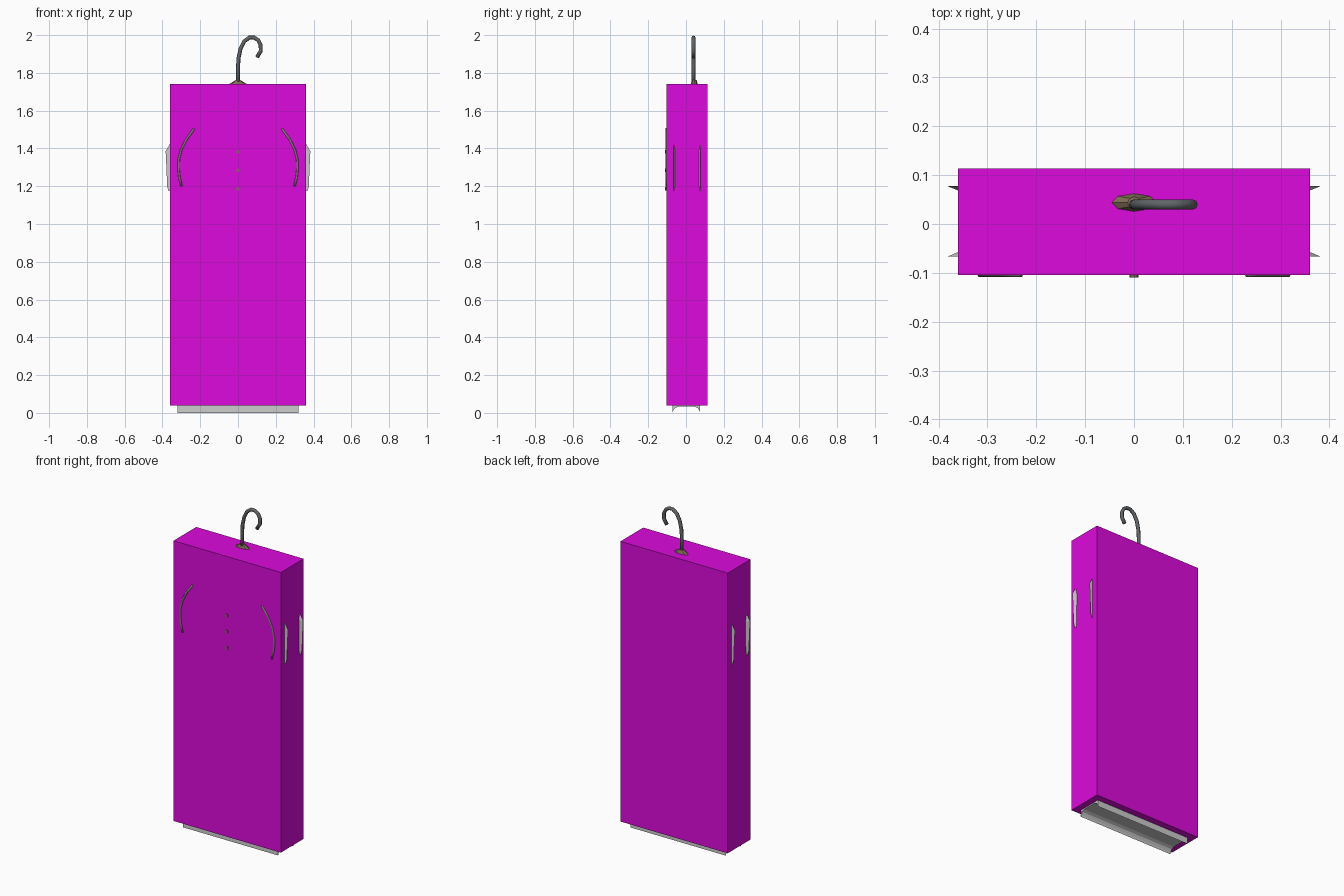
import bpy, bmesh, math
from mathutils import Vector

if "Cube" in bpy.data.objects:
    bpy.data.objects.remove(bpy.data.objects["Cube"])


def material(name, rgb):
    m = bpy.data.materials.new(name)
    m.diffuse_color = (*rgb, 1)
    m.use_nodes = True
    m.node_tree.nodes["Principled BSDF"].inputs["Base Color"].default_value = m.diffuse_color
    return m


MAGENTA = material("magenta", (0.72, 0.003, 0.72))
BROWN = material("brown", (0.22, 0.16, 0.09))
STEEL = material("steel", (0.12, 0.13, 0.14))
SEAM = material("seam", (0.2, 0.18, 0.17))


def add_mesh(name, verts, faces, mat=None, smooth=False):
    me = bpy.data.meshes.new(name)
    me.from_pydata(verts, [], faces)
    bm = bmesh.new()
    bm.from_mesh(me)
    bmesh.ops.recalc_face_normals(bm, faces=bm.faces)
    bm.to_mesh(me)
    bm.free()
    if mat:
        me.materials.append(mat)
    if smooth:
        for p in me.polygons:
            p.use_smooth = True
    ob = bpy.data.objects.new(name, me)
    bpy.context.collection.objects.link(ob)
    return ob


def loft(name, rings, mat=None, smooth=False, caps=True):
    n = len(rings[0])
    verts = [v for r in rings for v in r]
    faces = [(i * n + j, i * n + (j + 1) % n, (i + 1) * n + (j + 1) % n, (i + 1) * n + j)
             for i in range(len(rings) - 1) for j in range(n)]
    if caps:
        faces += [tuple(range(n)), tuple(range(len(verts) - n, len(verts)))]
    return add_mesh(name, verts, faces, mat, smooth)


def tube(name, path, r, mat, sides=8):
    """Tube along a path that lies in a plane of constant y."""
    pts = [Vector(p) for p in path]
    rings = []
    for i, p in enumerate(pts):
        t = (pts[min(i + 1, len(pts) - 1)] - pts[max(i - 1, 0)]).normalized()
        side = Vector((0, 1, 0)).cross(t)
        rings.append([p + r * (math.cos(a) * side + math.sin(a) * Vector((0, 1, 0)))
                      for a in (2 * math.pi * k / sides for k in range(sides))])
    return loft(name, rings, mat, True)


# Large box around the garment
x, y0, y1 = 0.36, -0.104, 0.114
loft("outer_box", [[(-x, y0, z), (x, y0, z), (x, y1, z), (-x, y1, z)] for z in (0.04, 1.74)], MAGENTA)

# Hanger hook and its collar
hook = [(0, 1.72), (0, 1.83), (0.003, 1.88), (0.014, 1.93), (0.033, 1.967), (0.06, 1.987),
        (0.085, 1.987), (0.107, 1.973), (0.12, 1.947), (0.12, 1.915), (0.1, 1.882)]
tube("hanger_hook", [(px, 0.04, pz) for px, pz in hook], 0.0105, STEEL)


def ellipse(rx, ry, z, n=8, cy=0.044):
    return [(rx * math.cos(2 * math.pi * k / n), cy + ry * math.sin(2 * math.pi * k / n), z) for k in range(n)]


loft("hanger_collar", [ellipse(0.05, 0.019, 1.73), ellipse(0.045, 0.018, 1.742),
                       ellipse(0.013, 0.012, 1.762)], BROWN)

# Hanger arms inside the garment
tube("hanger_arms", [(-0.3, 0.04, 1.58), (-0.15, 0.04, 1.67), (0, 0.04, 1.72),
                     (0.15, 0.04, 1.67), (0.3, 0.04, 1.58)], 0.014, BROWN)

# Garment body inside the box
body = [(0.036, 0.32, 0.07), (0.6, 0.32, 0.08), (1.18, 0.33, 0.09),
        (1.4, 0.34, 0.09), (1.58, 0.31, 0.075), (1.7, 0.1, 0.05)]
loft("garment_body", [[(sx * w, sy * d, z) for sx, sy in
                       ((-1, -0.5), (-0.8, -1), (0.8, -1), (1, -0.5),
                        (1, 0.5), (0.8, 1), (-0.8, 1), (-1, 0.5))] for z, w, d in body], smooth=False)

# Hem: hollow channel with front and back lips
outer = [(-0.072, 0.0), (-0.07, 0.06), (0.073, 0.06), (0.075, 0.0)]
inner = [(0.071, 0.012), (0.062, 0.025), (0.045, 0.033), (-0.042, 0.033), (-0.059, 0.025), (-0.068, 0.012)]
loft("hem", [[(hx, py, pz) for py, pz in outer + inner] for hx in (-0.32, 0.32)])

# Armhole lips: flared fins on both sides, front and back
fin = [(1.175, 0.35, 0.368), (1.2, 0.35, 0.375), (1.3, 0.35, 0.379),
       (1.385, 0.35, 0.383), (1.425, 0.35, 0.36)]
for side, sname in ((-1, "left"), (1, "right")):
    for ye, dy, yname in ((-0.067, 0.016, "front"), (0.078, -0.016, "back")):
        rings = []
        for z, xa, xb in fin:
            k = 0.4 if z in (1.175, 1.425) else 1
            rings.append([(side * xa, ye, z), (side * xb, ye, z),
                          (side * (xa + 0.35 * (xb - xa)), ye + dy * 0.55 * k, z),
                          (side * xa, ye + dy * k, z)])
        loft(f"armhole_lip_{sname}_{yname}", rings)

    # Curved seam on the front
    seam = [(0.232, 1.505), (0.272, 1.45), (0.3, 1.395), (0.314, 1.34), (0.315, 1.29), (0.31, 1.245), (0.299, 1.2)]
    tube(f"front_seam_{sname}", [(side * px, -0.102, pz) for px, pz in seam], 0.007, SEAM, 6)

# Three buttons down the front
for i, z in enumerate((1.382, 1.285, 1.187)):
    loft(f"button_{i + 1}", [[(0.009 * math.cos(a), y, z + 0.009 * math.sin(a))
                             for a in (math.pi * k / 4 for k in range(8))] for y in (-0.095, -0.11)], BROWN)
